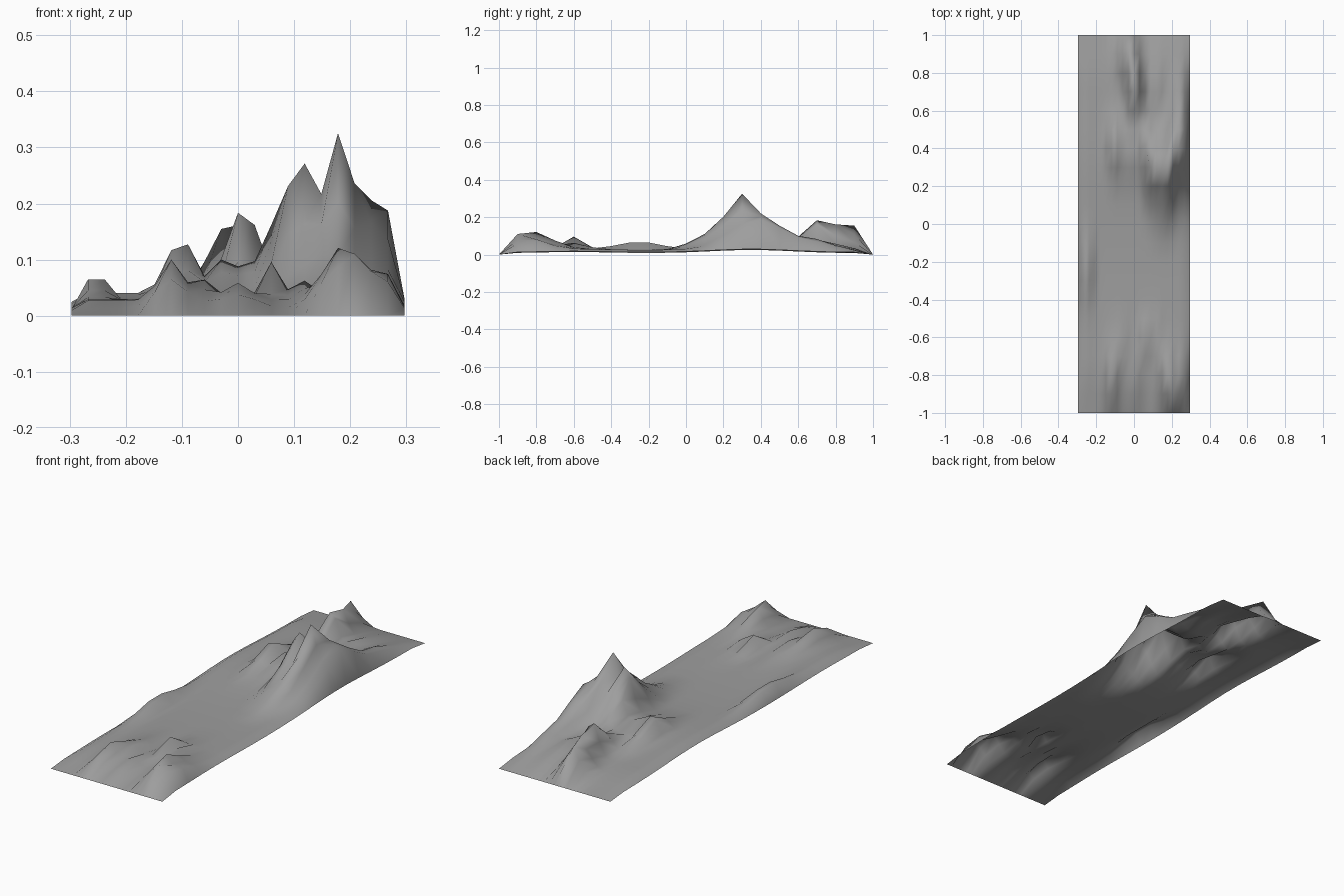
import bpy, bmesh
from math import exp

HALF_X, HALF_Y, N = 0.297, 1.0, 20

# Peaks: x, y, height, spread in x, spread in y
PEAKS = [
    (0.178, 0.30, 0.322, 0.040, 0.14),   # main summit
    (0.119, 0.30, 0.268, 0.040, 0.13),   # second summit
    (0.089, 0.30, 0.215, 0.035, 0.13),   # shoulders of the massif
    (0.208, 0.35, 0.240, 0.045, 0.14),
    (0.267, 0.40, 0.172, 0.040, 0.18),
    (0.238, 0.42, 0.195, 0.050, 0.16),
    (0.060, 0.40, 0.158, 0.040, 0.14),
    (0.149, 0.10, 0.100, 0.060, 0.12),   # southern spur
    (-0.020, 0.38, 0.112, 0.045, 0.14),
    (-0.089, 0.40, 0.126, 0.028, 0.14),  # western outcrop
    (-0.119, 0.40, 0.115, 0.028, 0.13),
    (0.000, 0.70, 0.180, 0.035, 0.11),   # rear spine
    (0.000, 0.80, 0.155, 0.035, 0.12),
    (0.030, 0.70, 0.155, 0.030, 0.10),
    (-0.030, 0.90, 0.154, 0.042, 0.12),
    (0.238, 0.65, 0.095, 0.060, 0.16),
    (0.120, 0.70, 0.080, 0.080, 0.18),
    (0.178, -0.80, 0.120, 0.040, 0.14),  # front right ridge
    (0.208, -0.90, 0.108, 0.045, 0.12),
    (0.250, -0.82, 0.090, 0.050, 0.14),
    (0.119, -0.62, 0.065, 0.035, 0.14),
    (0.060, -0.60, 0.096, 0.026, 0.08),  # front knoll
    (-0.119, -0.80, 0.100, 0.033, 0.15), # front left ridge
    (-0.070, -0.70, 0.072, 0.040, 0.15),
    (0.000, -0.80, 0.058, 0.045, 0.15),
    (-0.267, -0.25, 0.072, 0.022, 0.20), # low western bank
    (-0.238, -0.25, 0.072, 0.022, 0.20),
]


def bump(x, y, peak):
    px, py, h, sx, sy = peak
    d = (((x - px) / sx) ** 2 + ((y - py) / sy) ** 2) ** 0.5
    return h * exp(-0.75 * d ** 1.35)


def rim(y):
    return 0.012 + 0.017 * exp(-((y - 0.35) / 0.3) ** 2) + 0.006 * exp(-((y + 0.6) / 0.25) ** 2)


def height(i, j):
    x = HALF_X * (2 * i / N - 1)
    y = HALF_Y * (2 * j / N - 1)
    if j in (0, N):
        return 0.0
    if i == N:   # long edges of the sheet
        return rim(y)
    if i == 0:
        return rim(y) - 0.004
    ground = (0.012 + rim(y)) * min(1, (1 - abs(y)) / 0.2)
    return (ground ** 4 + sum(bump(x, y, p) ** 4 for p in PEAKS)) ** 0.25


# Terrain sheet
bm = bmesh.new()
grid = [[bm.verts.new((HALF_X * (2 * i / N - 1), HALF_Y * (2 * j / N - 1), height(i, j)))
         for i in range(N + 1)] for j in range(N + 1)]
for j in range(N):
    for i in range(N):
        f = bm.faces.new((grid[j][i], grid[j][i + 1], grid[j + 1][i + 1], grid[j + 1][i]))
        f.smooth = True
mesh = bpy.data.meshes.new("mountain_terrain")
bm.to_mesh(mesh)
bm.free()

# Dark rock colour
rock = bpy.data.materials.new("rock")
rock.diffuse_color = (0.34, 0.34, 0.34, 1)
mesh.materials.append(rock)
bpy.context.collection.objects.link(bpy.data.objects.new("mountain_terrain", mesh))
